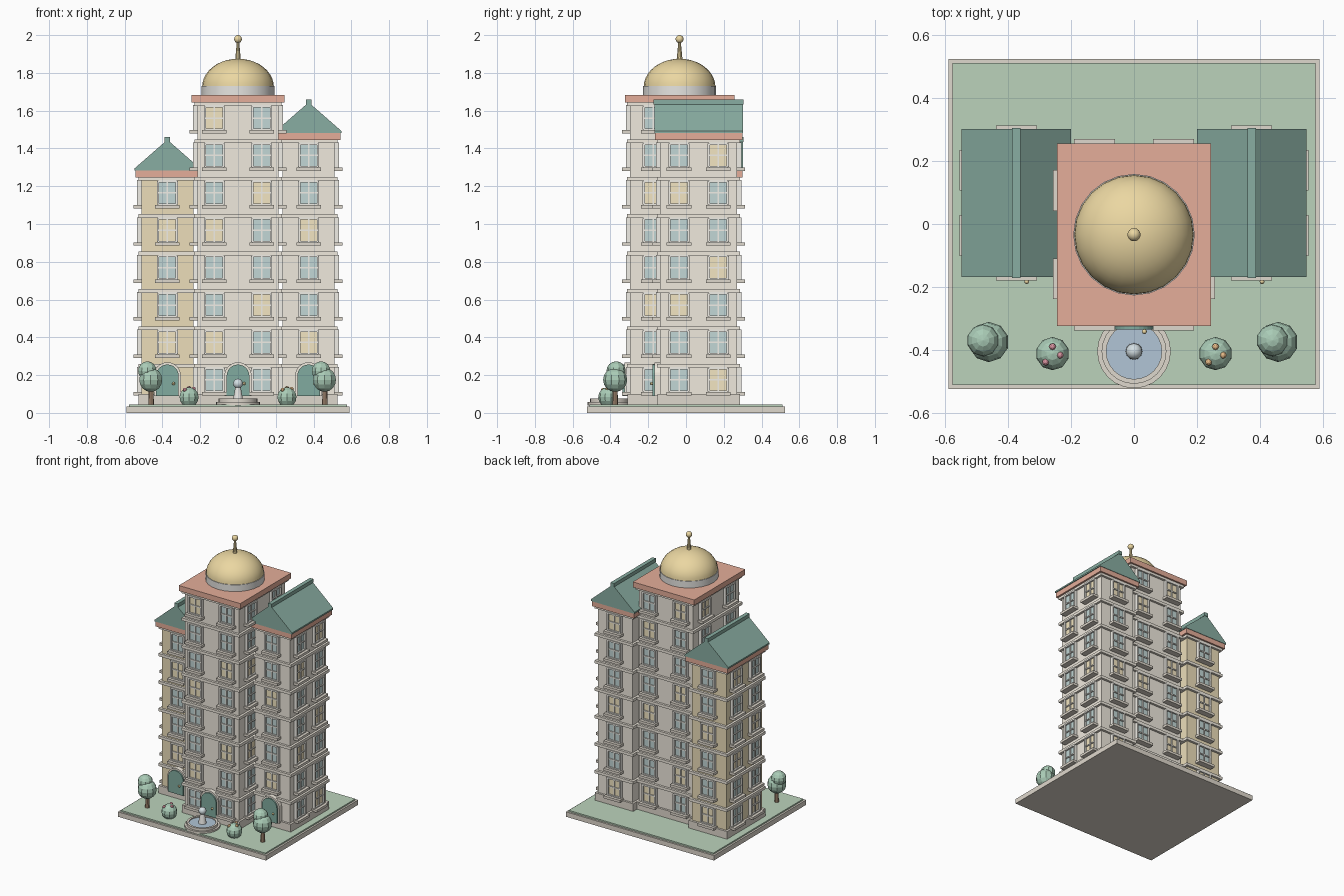
import bpy, bmesh, math
from mathutils import Matrix, Vector

if "Cube" in bpy.data.objects:
    bpy.data.objects.remove(bpy.data.objects["Cube"])

COL = {
    "cream": (.87, .82, .73), "stone": (.74, .69, .61), "ochre": (.84, .73, .49),
    "teal_glass": (.54, .68, .67), "warm_glass": (.90, .79, .54), "frame": (.88, .86, .80),
    "roof_green": (.25, .42, .36), "terracotta": (.78, .42, .32), "gold": (.83, .68, .36),
    "grass": (.50, .65, .50), "water": (.44, .56, .67), "door": (.22, .41, .35),
    "leaf": (.40, .60, .47), "bark": (.45, .30, .20), "pink": (.70, .30, .36), "orange": (.80, .50, .25),
    "pale": (.80, .79, .76), "fountain_tip": (.66, .74, .77),
}
parts = {}   # (name, colour) -> bmesh, joined per kind of part
I = Matrix.Identity(4)


def bm_for(name, col):
    return parts.setdefault((name, col), bmesh.new())


def box(name, col, x0, x1, y0, y1, z0, z1, m=I):
    t = m @ Matrix.Translation(((x0 + x1) / 2, (y0 + y1) / 2, (z0 + z1) / 2))
    bmesh.ops.create_cube(bm_for(name, col), size=1, matrix=t @ Matrix.Diagonal((x1 - x0, y1 - y0, z1 - z0, 1)))


def cyl(name, col, x, y, z0, z1, r0, r1=None, n=24):
    bmesh.ops.create_cone(bm_for(name, col), cap_ends=True, segments=n, radius1=r0, radius2=r0 if r1 is None else r1,
                          depth=z1 - z0, matrix=Matrix.Translation((x, y, (z0 + z1) / 2)))


def ball(name, col, p, r, n=12, rings=8):
    bmesh.ops.create_uvsphere(bm_for(name, col), u_segments=n, v_segments=rings, radius=r, matrix=Matrix.Translation(p))


def lathe(name, col, x, y, profile, n=24):
    bm = bm_for(name, col)
    vs = [bm.verts.new((x + r, y, z)) for r, z in profile]
    es = [bm.edges.new(e) for e in zip(vs, vs[1:])]
    bmesh.ops.spin(bm, geom=vs + es, cent=(x, y, 0), axis=(0, 0, 1), angle=math.tau, steps=n)
    bmesh.ops.remove_doubles(bm, verts=bm.verts, dist=1e-5)
    bmesh.ops.recalc_face_normals(bm, faces=bm.faces)


def prism(name, col, pts, y0, y1, m=I):
    # extrude an x-z outline along y
    bm = bm_for(name, col)
    f = bm.faces.new([bm.verts.new(m @ Vector((x, y0, z))) for x, z in pts])
    g = bmesh.ops.extrude_face_region(bm, geom=[f])["geom"]
    bmesh.ops.translate(bm, vec=(0, y1 - y0, 0), verts=[v for v in g if isinstance(v, bmesh.types.BMVert)])
    bmesh.ops.recalc_face_normals(bm, faces=bm.faces)


def window(m, z, glass):
    # local x runs along the wall, -y points outward
    w, h = .05, .062
    box("glass_" + glass, glass, -w, w, -.01, .01, z - h, z + h, m)
    for s in (-1, 1):
        box("window_frames", "frame", s * w - .006, s * w + .006, -.022, .005, z - h, z + h, m)
        box("window_frames", "frame", -w, w, -.022, .005, z + s * h - .006, z + s * h + .006, m)
    box("window_frames", "frame", -.004, .004, -.017, .005, z - h, z + h, m)
    box("window_frames", "frame", -w, w, -.017, .005, z - .004, z + .004, m)
    box("window_sills", "stone", -.065, .065, -.042, .005, z - h - .02, z - h - .002, m)


def door(m):
    def arch(r, z0, zc):
        return [(-r, z0), (r, z0)] + [(r * math.cos(i * math.pi / 12), zc + r * math.sin(i * math.pi / 12)) for i in range(13)]
    prism("door_surrounds", "cream", arch(.072, .09, .196), -.03, .005, m)
    prism("doors", "door", arch(.060, .09, .196), -.04, .005, m)
    ball("door_knobs", "gold", m @ Vector((.033, -.046, .155)), .008, 8, 6)


FH, TOP0 = .198, .26


def block(name, cx, cy, hx, hy, floors, col, fronts, sides, side_dirs):
    top = TOP0 + FH * (floors - 1)
    box(name, col, cx - hx, cx + hx, cy - hy, cy + hy, .045, top)
    box("plinths", "stone", cx - hx - .015, cx + hx + .015, cy - hy - .015, cy + hy + .015, .04, .10)
    for k in range(floors):
        zt = TOP0 + FH * k
        box("cornices", "cream", cx - hx - .016, cx + hx + .016, cy - hy - .016, cy + hy + .016, zt - .02, zt)
    walls = [(0, hy, fronts), (math.pi, hy, fronts)] + [(s * math.pi / 2, hx, sides) for s in side_dirs]
    for wi, (a, d, offs) in enumerate(walls):
        base = Matrix.Translation((cx, cy, 0)) @ Matrix.Rotation(a, 4, 'Z')
        for j, o in enumerate(offs):
            for k in range(floors):
                if k == 0 and wi == 0 and o == 0:
                    continue   # the front door stands here
                window(base @ Matrix.Translation((o, -d, 0)), .175 + FH * k,
                       "warm_glass" if (k + 2 * j + wi) % 3 == 1 else "teal_glass")
    # front door
    prev = Matrix.Translation((cx, cy - hy, 0))
    door(prev)
    return top


# site
box("base_slab", "stone", -.59, .59, -.525, .525, 0, .035)
box("lawn", "grass", -.577, .577, -.512, .512, .03, .045)

# central tower with drum, dome and finial
TY = -.034
t = block("central_tower", 0, TY, .215, .262, 8, "cream", (-.125, .125), (-.14, .14), (1, -1))
box("tower_roof_slab", "terracotta", -.245, .245, TY - .29, TY + .29, t - .003, 1.682)
cyl("dome_drum", "pale", 0, TY, 1.68, 1.73, .193)
lathe("dome", "gold", 0, TY, [(.19 * math.cos(i * math.pi / 20), 1.725 + .15 * math.sin(i * math.pi / 20)) for i in range(11)])
cyl("finial_rod", "gold", 0, TY, 1.865, 1.97, .016, .006, 10)
ball("finial_ball", "gold", (0, TY, 1.979), .021, 14, 10)

# side wings with gabled roofs
WY = .067
for s, floors, col, nm in ((-1, 6, "ochre", "left"), (1, 7, "cream", "right")):
    cx = .374 * s
    t = block(nm + "_wing", cx, WY, .138, .204, floors, col, (0,), (-.104, .104), (s,))
    box(nm + "_eave_band", "terracotta", cx - .168, cx + .168, WY - .232, WY + .232, t - .003, t + .033)
    prism(nm + "_gable_roof", "roof_green",
          [(cx - .174, t + .033), (cx + .174, t + .033), (cx + .174, t + .044), (cx, t + .196), (cx - .174, t + .044)],
          WY - .235, WY + .235)
    box(nm + "_ridge_cap", "roof_green", cx - .014, cx + .014, WY - .238, WY + .238, t + .185, t + .21)

# fountain
FY = -.405
lathe("fountain_basin", "stone", 0, FY, [(0, .04), (.117, .04), (.117, .057), (.103, .057), (.103, .075), (.088, .075), (.088, .06), (0, .06)])
cyl("fountain_water", "water", 0, FY, .055, .068, .089)
cyl("fountain_pedestal", "pale", 0, FY, .06, .14, .028, .014, 12)
ball("fountain_tip", "fountain_tip", (0, FY, .155), .026)

# trees and flowering bushes
for s in (-1, 1):
    x = .46 * s
    cyl("tree_trunks", "bark", x, -.375, .04, .14, .015, .012, 8)
    ball("tree_crowns", "leaf", (x - .002, -.375, .175), .064, 10, 8)
    ball("tree_crowns", "leaf", (x - .02, -.37, .222), .051, 10, 8)
    bx = .259 * s
    ball("bushes", "leaf", (bx, -.412, .083), .053, 10, 8)
    for dx, dy, dz in ((0, .022, .131), (-.022, -.027, .122), (.024, -.005, .127)):
        ball("flowers", "pink" if s < 0 else "orange", (bx + dx, -.412 + dy, dz), .011, 8, 6)

# turn every gathered part into a coloured object
mats = {}
for c, rgb in COL.items():
    mats[c] = bpy.data.materials.new(c)
    mats[c].diffuse_color = (*rgb, 1)
for (name, col), bm in parts.items():
    me = bpy.data.meshes.new(name)
    bm.to_mesh(me)
    bm.free()
    me.materials.append(mats[col])
    ob = bpy.data.objects.new(name, me)
    bpy.context.collection.objects.link(ob)
    if name in ("dome", "dome_drum", "finial_rod", "finial_ball", "fountain_tip", "fountain_pedestal", "fountain_basin", "fountain_water", "door_knobs"):
        bpy.ops.object.select_all(action='DESELECT')
        ob.select_set(True)
        bpy.context.view_layer.objects.active = ob
        bpy.ops.object.shade_smooth_by_angle(angle=math.radians(35))

for m in bpy.data.materials:
    if m.users and not m.is_grease_pencil:
        m.use_nodes = True
        m.node_tree.nodes["Principled BSDF"].inputs["Base Color"].default_value = m.diffuse_color
